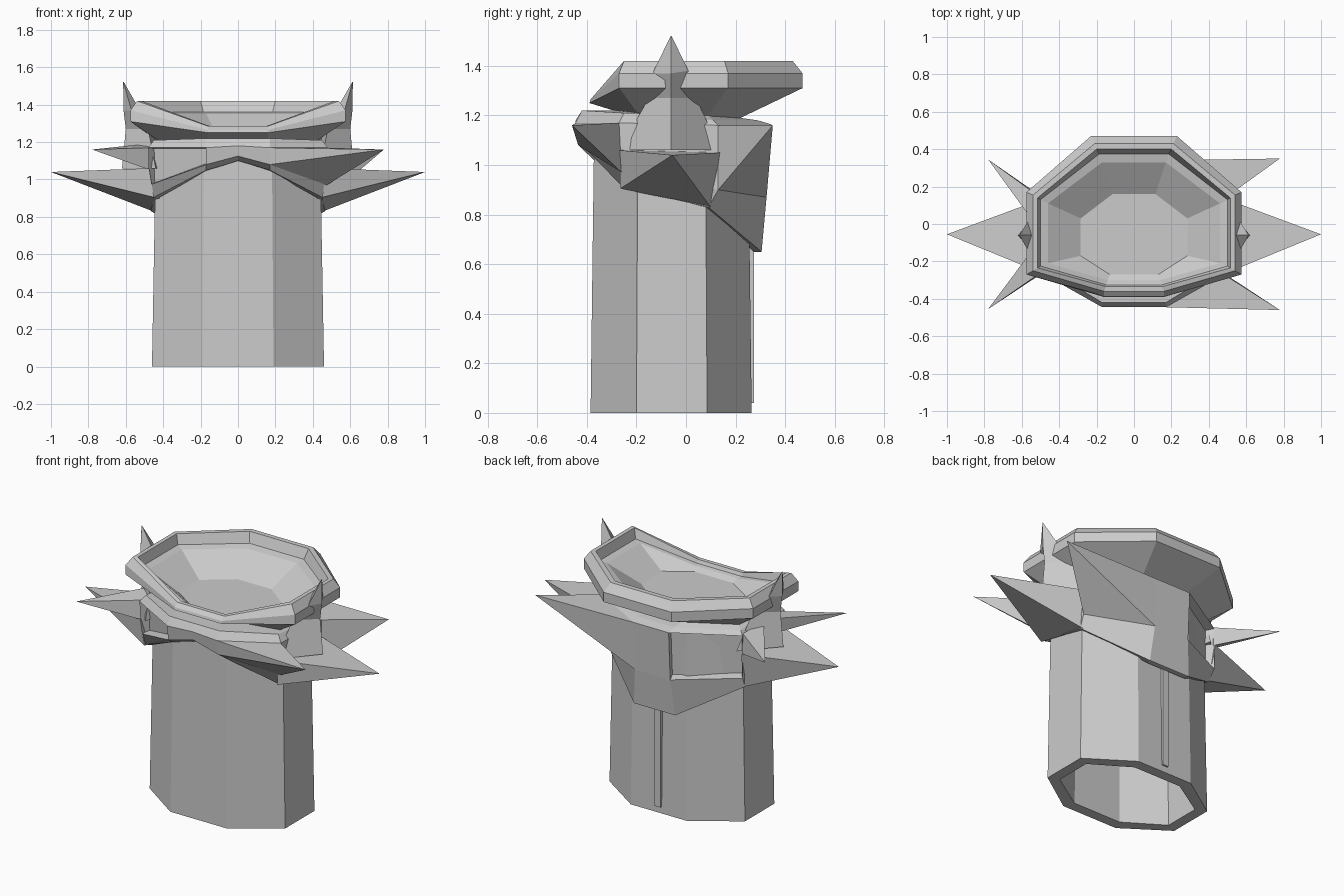
import bpy, bmesh
from mathutils import Vector

grey = bpy.data.materials.new("stone grey")
grey.diffuse_color = (0.6, 0.6, 0.6, 1)


def finish(bm, name):
    bmesh.ops.recalc_face_normals(bm, faces=bm.faces)
    me = bpy.data.meshes.new(name)
    bm.to_mesh(me)
    bm.free()
    me.materials.append(grey)
    ob = bpy.data.objects.new(name, me)
    bpy.context.collection.objects.link(ob)
    return ob


def ring(half):
    """Full loop from its right half, listed front to back."""
    return half + [(-x, y, z) for x, y, z in reversed(half) if x > 0]


def loft(name, rings, cap_start=False, cap_end=False, closed=False, recess=(), depth=0.05):
    bm = bmesh.new()
    rows = [[bm.verts.new(p) for p in r] for r in rings]
    n = len(rows[0])
    pairs = list(zip(rows, rows[1:])) + ([(rows[-1], rows[0])] if closed else [])
    picked = []
    for k, (a, b) in enumerate(pairs):
        for i in range(n):
            j = (i + 1) % n
            f = bm.faces.new((a[i], a[j], b[j], b[i]))
            if (k, i) in recess:
                picked.append(f)
    if cap_start:
        bm.faces.new(rows[0])
    if cap_end:
        bm.faces.new(rows[-1])
    if picked:
        bmesh.ops.recalc_face_normals(bm, faces=bm.faces)
        bmesh.ops.inset_individual(bm, faces=picked, thickness=0.012, depth=-depth)
    return finish(bm, name)


def spike(name, base, tip):
    bm = bmesh.new()
    vs = [bm.verts.new(p) for p in base]
    t = bm.verts.new(tip)
    bm.faces.new(vs)
    for i in range(len(vs)):
        bm.faces.new((vs[i], vs[(i + 1) % len(vs)], t))
    return finish(bm, name)


def flip(pts):
    return [(-x, y, z) for x, y, z in pts]


# hollow eight-sided stem
def stem_ring(z, inset=0.0, taper=1.0):
    half = [(0.19, -0.385), (0.46, -0.2), (0.46, 0.085), (0.19, 0.265)]
    sx, sy = taper * (1 - inset / 0.46), taper * (1 - inset / 0.325)
    return ring([(x * sx, -0.06 + (y + 0.06) * sy, z) for x, y in half])


loft("stem", [stem_ring(1.15, 0.065, 0.955), stem_ring(0, 0.065),
              stem_ring(0), stem_ring(1.15, 0, 0.955)], closed=True)

# thin seam strip on the back of the stem
loft("seam_strip", [[(-0.02, 0.23, z), (0.02, 0.23, z), (0.02, 0.275, z), (-0.02, 0.275, z)]
                    for z in (0.04, 0.72)], True, True)

# collar wrapped around the stem, arched in front and hanging low behind
bottom = [(0, -0.39, 1.10), (0.17, -0.39, 1.05), (0.45, -0.25, 0.905), (0.465, 0.09, 0.83), (0.14, 0.305, 0.65)]
low = [(0, -0.435, 1.125), (0.17, -0.435, 1.08), (0.475, -0.26, 0.97), (0.475, 0.13, 0.90), (0.12, 0.325, 0.87)]
upper = [(0, -0.445, 1.18), (0.17, -0.445, 1.17), (0.48, -0.27, 1.17), (0.475, 0.13, 1.16), (0.12, 0.34, 1.165)]
shelf = [(0, -0.42, 1.22), (0.17, -0.42, 1.22), (0.45, -0.25, 1.21), (0.45, 0.11, 1.18), (0.12, 0.29, 1.18)]
neck = [(0, -0.28, 1.22), (0.17, -0.28, 1.22), (0.42, -0.2, 1.21), (0.42, 0.09, 1.2), (0.13, 0.22, 1.19)]
lip = [(x * 0.93, -0.05 + (y + 0.05) * 0.91, z) for x, y, z in bottom]
loft("collar", [ring(h) for h in (lip, bottom, low, upper, shelf, neck)],
     cap_end=True, recess={(2, 5), (2, 7)})

# dish with a thick rim that dips in front
dish = [
    [(0.16, -0.26, 1.21), (0.41, -0.19, 1.20), (0.41, 0.08, 1.19), (0.14, 0.22, 1.19)],
    [(0.16, -0.39, 1.25), (0.575, -0.27, 1.31), (0.575, 0.17, 1.31), (0.23, 0.47, 1.31)],
    [(0.16, -0.385, 1.265), (0.575, -0.27, 1.37), (0.575, 0.17, 1.37), (0.23, 0.47, 1.37)],
    [(0.16, -0.36, 1.285), (0.54, -0.25, 1.42), (0.54, 0.155, 1.42), (0.21, 0.43, 1.42)],
    [(0.15, -0.335, 1.285), (0.515, -0.235, 1.42), (0.515, 0.14, 1.42), (0.20, 0.40, 1.42)],
    [(0.15, -0.325, 1.265), (0.50, -0.225, 1.36), (0.50, 0.13, 1.36), (0.185, 0.375, 1.36)],
    [(0.14, -0.30, 1.26), (0.46, -0.21, 1.35), (0.46, 0.11, 1.35), (0.17, 0.33, 1.35)],
    [(0.13, -0.27, 1.24), (0.285, -0.17, 1.24), (0.285, 0.03, 1.24), (0.115, 0.16, 1.24)],
]
loft("dish", [ring(h) for h in dish], True, True)

# broad blades on the right, sharing the collar corners
spike("front_right_spike", [low[1], low[2], upper[2], upper[1]], (0.78, -0.46, 1.16))
spike("back_right_spike", [low[3], low[4], upper[4], upper[3]], (0.78, 0.35, 1.16))

# slim spikes on the left, mirrored front to back
slim = [(-0.47, -0.06, 1.08), (-0.47, 0.13, 1.05), (-0.47, 0.12, 1.17), (-0.5, -0.04, 1.19)]
spike("back_left_spike", slim, (-0.78, 0.345, 1.16))
spike("front_left_spike", [(x, -0.12 - y, z) for x, y, z in slim], (-0.78, -0.455, 1.16))

# long side spikes and upright horns on both sides
side = [(0.45, -0.265, 0.905), (0.455, 0.10, 0.83), (0.475, 0.14, 1.05), (0.475, -0.27, 1.06), ]
horn = [
    [(0.44, -0.27, 1.06), (0.62, -0.06, 1.06), (0.44, 0.14, 1.06), (0.40, -0.06, 1.06)],
    [(0.48, -0.15, 1.27), (0.60, -0.06, 1.27), (0.48, 0.04, 1.27), (0.46, -0.06, 1.27)],
    [(0.57, -0.135, 1.37), (0.612, -0.06, 1.37), (0.57, 0.01, 1.38), (0.53, -0.06, 1.38)],
    [(0.612, -0.062, 1.52), (0.614, -0.06, 1.52), (0.612, -0.058, 1.52), (0.61, -0.06, 1.52)],
]
for label, sign in (("right", 1), ("left", -1)):
    mirror = (lambda p: p) if sign > 0 else flip
    spike("side_spike_" + label, mirror(side), (sign, -0.055, 1.04))
    loft("horn_" + label, [mirror(r) for r in horn], True, True)
